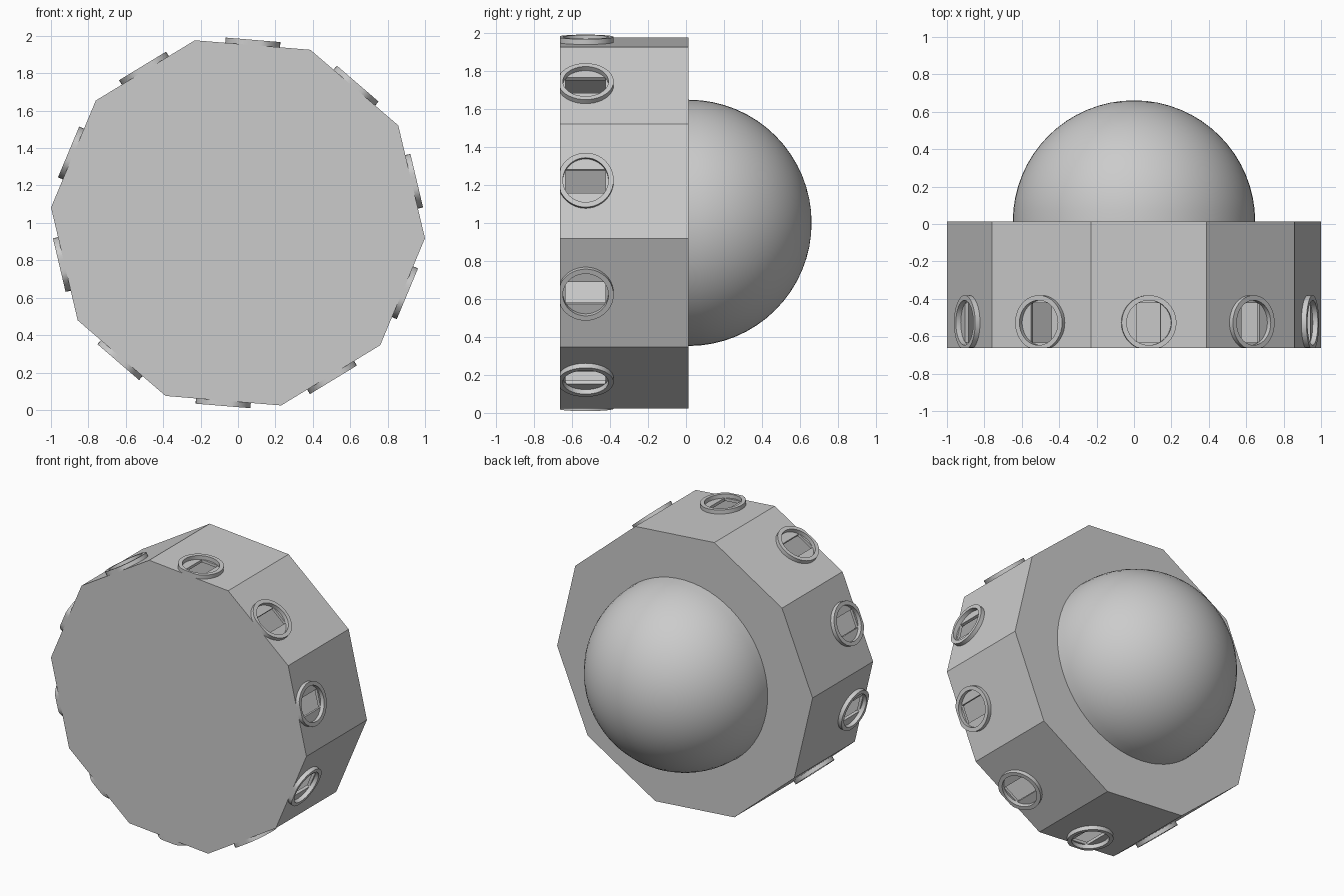
import bpy, bmesh, math
from mathutils import Matrix, Vector

cube = bpy.data.objects.get("Cube")
if cube:
    bpy.data.objects.remove(cube, do_unlink=True)

SIDES = 10
RADIUS = 1.003
START = math.radians(-4.7)
STEP = math.tau / SIDES
APOTHEM = RADIUS * math.cos(STEP / 2)
FRONT, BACK = -0.663, 0.013
WALL = 0.02
PORT_Y = -0.528
CENTRE = Vector((0, 0, 1))

grey = bpy.data.materials.new("light grey")
grey.use_nodes = True
grey.diffuse_color = (0.6, 0.6, 0.6, 1)
grey.node_tree.nodes["Principled BSDF"].inputs["Base Color"].default_value = (0.6, 0.6, 0.6, 1)


def make(name, bm):
    bmesh.ops.recalc_face_normals(bm, faces=bm.faces)
    mesh = bpy.data.meshes.new(name)
    bm.to_mesh(mesh)
    bm.free()
    mesh.materials.append(grey)
    obj = bpy.data.objects.new(name, mesh)
    bpy.context.collection.objects.link(obj)
    return obj


def prism(name, radius, y0, y1):
    bm = bmesh.new()
    corners = [START + i * STEP for i in range(SIDES)]
    face = bm.faces.new([bm.verts.new((radius * math.cos(a), y0, 1 + radius * math.sin(a)))
                         for a in corners])
    out = bmesh.ops.extrude_face_region(bm, geom=[face])
    bmesh.ops.translate(bm, vec=(0, y1 - y0, 0),
                        verts=[g for g in out["geom"] if isinstance(g, bmesh.types.BMVert)])
    return make(name, bm)


def side_frame(i):
    """Frame on a side: local x along the rim, y front to back, z outwards."""
    a = START + (i + 0.5) * STEP
    out = Vector((math.cos(a), 0, math.sin(a)))
    y = Vector((0, 1, 0))
    rot = Matrix((y.cross(out), y, out)).transposed().to_4x4()
    return Matrix.Translation(CENTRE + out * APOTHEM + y * PORT_Y) @ rot


def smooth(obj):
    bpy.ops.object.select_all(action="DESELECT")
    obj.select_set(True)
    bpy.context.view_layer.objects.active = obj
    bpy.ops.object.shade_smooth_by_angle(angle=math.radians(30))


# Hollow ten-sided drum with a rectangular slot in every side
drum = prism("drum", RADIUS, FRONT, BACK)
cavity = prism("cavity_cutter", RADIUS - WALL / math.cos(STEP / 2), FRONT + WALL, BACK - WALL)
bm = bmesh.new()
for i in range(SIDES):
    bmesh.ops.create_cube(bm, size=1, matrix=side_frame(i) @ Matrix.Diagonal((0.126, 0.21, 0.15, 1)))
slots = make("slot_cutter", bm)
for cutter in (cavity, slots):
    cutter.hide_render = True
    mod = drum.modifiers.new("cut", "BOOLEAN")
    mod.operation = "DIFFERENCE"
    mod.solver = "EXACT"
    mod.object = cutter
    bpy.context.view_layer.objects.active = drum
    bpy.ops.object.modifier_apply(modifier=mod.name)
    bpy.data.objects.remove(cutter, do_unlink=True)

# Raised collar around each slot, trimmed flush with the front
for i in range(SIDES):
    bm = bmesh.new()
    profile = [(0.12, -0.005), (0.147, -0.005), (0.147, 0.028), (0.12, 0.028)]
    verts = [bm.verts.new((r, 0, z)) for r, z in profile]
    edges = [bm.edges.new((verts[k - 1], verts[k])) for k in range(4)]
    bmesh.ops.spin(bm, geom=verts + edges, axis=(0, 0, 1), cent=(0, 0, 0),
                   angle=math.tau, steps=40, use_merge=True)
    bmesh.ops.remove_doubles(bm, verts=bm.verts, dist=0.0001)
    bm.transform(side_frame(i))
    for v in bm.verts:
        v.co.y = max(v.co.y, FRONT)
    smooth(make(f"collar_{i + 1}", bm))

# Smooth dome on the back
bm = bmesh.new()
bmesh.ops.create_uvsphere(bm, u_segments=64, v_segments=32, radius=0.648)
bmesh.ops.bisect_plane(bm, geom=bm.verts[:] + bm.edges[:] + bm.faces[:], dist=0.0001,
                       plane_co=(0, 0, 0), plane_no=(0, 0, 1), clear_inner=True)
bm.transform(Matrix.Translation((0, BACK, 1)) @ Matrix.Rotation(-math.pi / 2, 4, "X"))
smooth(make("dome", bm))
